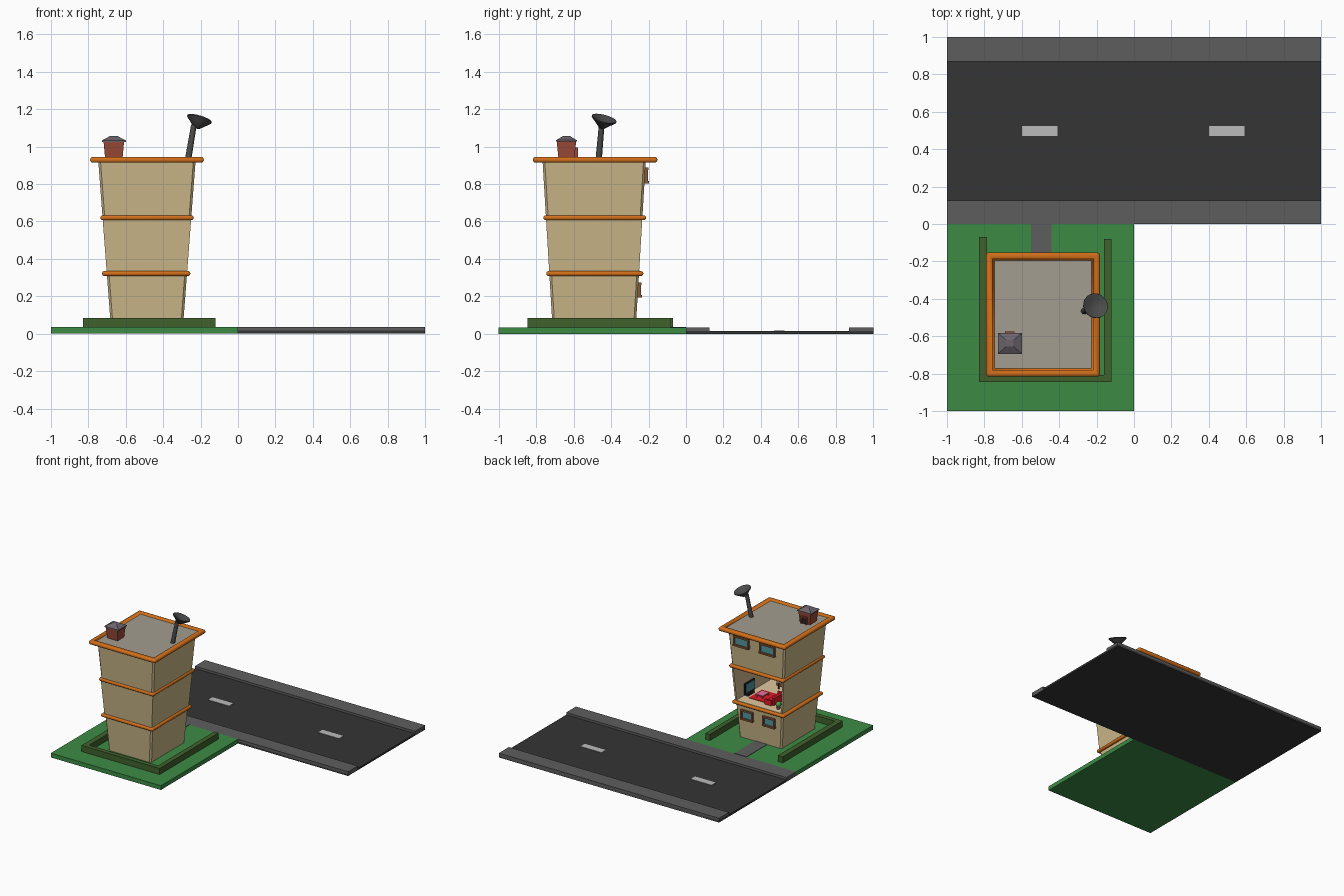
import bpy, bmesh, math
from mathutils import Vector, Matrix

if "Cube" in bpy.data.objects:
    bpy.data.objects.remove(bpy.data.objects["Cube"])

mats = {}
COL = dict(asphalt=(.035, .035, .037), pave=(.11, .11, .11), line=(.5, .5, .5), grass=(.045, .26, .06),
           hedge=(.05, .12, .025), wall=(.6, .47, .25), trim=(.65, .16, .01), roof=(.36, .34, .28),
           brick=(.33, .07, .04), cap=(.15, .13, .15), metal=(.07, .07, .07), wood=(.25, .1, .04),
           glass=(.08, .3, .35), floor=(.75, .58, .35), red=(.75, .01, .02), pink=(.85, .15, .3),
           dark=(.02, .02, .02), plant=(.05, .35, .07))


def finish(name, bm, col, smooth=False):
    bmesh.ops.recalc_face_normals(bm, faces=bm.faces)
    me = bpy.data.meshes.new(name)
    bm.to_mesh(me)
    bm.free()
    ob = bpy.data.objects.new(name, me)
    bpy.context.collection.objects.link(ob)
    if col not in mats:
        mats[col] = bpy.data.materials.new(col)
        mats[col].diffuse_color = (*COL[col], 1)
    me.materials.append(mats[col])
    if smooth:
        bpy.context.view_layer.objects.active = ob
        ob.select_set(True)
        bpy.ops.object.shade_smooth_by_angle(angle=math.radians(40))
        ob.select_set(False)
    return ob


def boxes(name, col, *bounds, bevel=0):
    """One mesh from boxes given as (x0, x1, y0, y1, z0, z1)."""
    bm = bmesh.new()
    for x0, x1, y0, y1, z0, z1 in bounds:
        m = Matrix.Translation(((x0 + x1) / 2, (y0 + y1) / 2, (z0 + z1) / 2))
        bmesh.ops.create_cube(bm, size=1, matrix=m @ Matrix.Diagonal((x1 - x0, y1 - y0, z1 - z0, 1)))
    if bevel:
        bmesh.ops.bevel(bm, geom=bm.edges[:], offset=bevel, segments=3, profile=.5, affect='EDGES')
    return finish(name, bm, col, bool(bevel))


def loft(name, col, low, high, z0, z1):
    """Prism between two outlines with equal point counts."""
    bm = bmesh.new()
    a = [bm.verts.new((x, y, z0)) for x, y in low]
    b = [bm.verts.new((x, y, z1)) for x, y in high]
    bm.faces.new(a)
    bm.faces.new(b)
    for i in range(len(a)):
        j = (i + 1) % len(a)
        bm.faces.new((a[i], a[j], b[j], b[i]))
    return finish(name, bm, col)


def rod(name, col, p, q, r1, r2, seg=16):
    p, q = Vector(p), Vector(q)
    bm = bmesh.new()
    rot = (q - p).to_track_quat('Z', 'Y').to_matrix().to_4x4()
    bmesh.ops.create_cone(bm, cap_ends=True, segments=seg, radius1=r1, radius2=r2, depth=(q - p).length,
                          matrix=Matrix.Translation((p + q) / 2) @ rot)
    return finish(name, bm, col, True)


CX, CY = -.487, -.49


def half(z):
    return .19 + .076 * z, .22 + .06 * z


def chamfered(z, c=.012):
    hx, hy = half(z)
    pts = []
    for sx, sy in ((1, 1), (-1, 1), (-1, -1), (1, -1)):
        pair = [(CX + sx * hx, CY + sy * (hy - c)), (CX + sx * (hx - c), CY + sy * hy)]
        pts += pair if sx * sy > 0 else pair[::-1]
    return pts


def u_shape(z, t=.014):
    hx, hy = half(z)
    l, r, b, f = CX - hx, CX + hx, CY - hy, CY + hy
    return [(l, f), (l, b), (r, b), (r, f), (r - t, f), (r - t, b + t), (l + t, b + t), (l + t, f)]


# Road, pavements, lane marks
boxes("road", "asphalt", (-1, 1, 0, 1, 0, .016))
boxes("pavements", "pave", (-1, 1, 0, .125, .003, .035), (-1, 1, .87, 1, .003, .035))
boxes("lane_marks", "line", (-.6, -.41, .47, .525, .01, .019), (.4, .59, .47, .525, .01, .019))

# Lawn, path and hedge
boxes("lawn", "grass", (-1, 0, -1, 0, 0, .035))
boxes("path", "pave", (-.55, -.44, -.27, 0, .02, .038))
hedge = [(-.83, -.07), (-.83, -.845), (-.12, -.845), (-.12, -.08),
         (-.16, -.08), (-.16, -.808), (-.785, -.808), (-.785, -.07)]
loft("hedge", "hedge", hedge, hedge, .03, .085)

# Tapered storeys: closed bottom and top, middle open towards the road
loft("lower_storey", "wall", chamfered(.03), chamfered(.32), .03, .32)
loft("middle_walls", "wall", u_shape(.32), u_shape(.62), .32, .62)
loft("upper_storey", "wall", chamfered(.62), chamfered(.925), .62, .925)
boxes("lower_trim", "trim", (-.727, -.255, -.745, -.228, .309, .335), bevel=.011)
boxes("middle_trim", "trim", (-.735, -.238, -.76, -.213, .607, .633), bevel=.011)
boxes("room_floor", "floor", (-.695, -.285, -.72, -.245, .33, .338))
boxes("room_ceiling", "floor", (-.71, -.265, -.735, -.24, .601, .609))

# Roof rim with a recessed deck
rim = boxes("roof_rim", "trim", (-.79, -.183, -.816, -.153, .914, .945), bevel=.013)
bm = bmesh.new()
bm.from_mesh(rim.data)
top = max(bm.faces, key=lambda f: f.calc_center_median().z * 10 + f.calc_area())
bmesh.ops.inset_region(bm, faces=[top], thickness=.03)
deck = bmesh.ops.extrude_discrete_faces(bm, faces=[top])["faces"][0]
bmesh.ops.translate(bm, verts=deck.verts[:], vec=(0, 0, -.012))
bm.to_mesh(rim.data)
bm.free()
boxes("roof_deck", "roof", (-.747, -.226, -.773, -.196, .93, .936))

# Windows on the road side
for label, xs, zc, w, h in (("lower", (-.38, -.58), .235, .055, .04), ("upper", (-.355, -.59), .845, .07, .042)):
    y = CY + half(zc)[1]
    for i, x in enumerate(xs):
        t = .013
        f = boxes(f"{label}_window_frame_{i}", "wood",
                  (x - w, x + w, y - .01, y + .018, zc + h - t, zc + h),
                  (x - w, x + w, y - .01, y + .022, zc - h, zc - h + t),
                  (x - w, x - w + t, y - .01, y + .017, zc - h, zc + h),
                  (x + w - t, x + w, y - .01, y + .017, zc - h, zc + h))
        boxes(f"{label}_window_pane_{i}", "glass", (x - w + t, x + w - t, y - .01, y + .008, zc - h + t, zc + h - t))

# Living room furniture
boxes("rug", "red", (-.48, -.34, -.5, -.33, .336, .342))
boxes("coffee_table", "pink", (-.44, -.375, -.45, -.37, .358, .366),
      *[(x, x + .008, y, y + .008, .34, .36) for x in (-.438, -.385) for y in (-.448, -.38)])
boxes("sofa", "red", (-.56, -.5, -.47, -.32, .34, .366), (-.575, -.555, -.47, -.32, .34, .4),
      (-.56, -.5, -.485, -.47, .34, .382), (-.56, -.5, -.32, -.305, .34, .382))
boxes("television", "dark", (-.31, -.298, -.455, -.325, .36, .445), (-.32, -.288, -.43, -.35, .336, .362))
boxes("television_screen", "glass", (-.313, -.309, -.445, -.335, .369, .437))
boxes("counter", "wood", (-.6, -.38, -.69, -.63, .336, .42))
for i, x in enumerate((-.55, -.49, -.43)):
    rod(f"stool_leg_{i}", "dark", (x, -.59, .336), (x, -.59, .39), .005, .005, 8)
    rod(f"stool_seat_{i}", "floor", (x, -.59, .39), (x, -.59, .4), .018, .018)
rod("plant_pot", "wood", (-.63, -.3, .336), (-.63, -.3, .36), .012, .017, 10)
bm = bmesh.new()
bmesh.ops.create_icosphere(bm, subdivisions=2, radius=.022, matrix=Matrix.Translation((-.63, -.3, .376)))
finish("plant_leaves", bm, "plant", True)


# Roof hut flaring upwards, with a pyramid cap and a door
def rect(cx, cy, hx, hy):
    return [(cx - hx, cy - hy), (cx + hx, cy - hy), (cx + hx, cy + hy), (cx - hx, cy + hy)]


loft("roof_hut", "brick", rect(-.664, -.638, .046, .042), rect(-.664, -.638, .055, .052), .93, 1.03)
loft("hut_eave", "cap", rect(-.664, -.638, .064, .056), rect(-.664, -.638, .064, .056), 1.026, 1.034)
loft("hut_cap", "cap", rect(-.664, -.638, .062, .054), rect(-.664, -.638, .02, .017), 1.034, 1.057)
boxes("hut_door_frame", "brick", (-.69, -.68, -.61, -.576, .935, .995), (-.648, -.638, -.61, -.576, .935, .995),
      (-.69, -.638, -.61, -.576, .985, .995))
boxes("hut_door", "dark", (-.68, -.648, -.61, -.586, .935, .985))

# Satellite dish on a leaning mast
rod("dish_mast", "metal", (-.267, -.466, .93), (-.236, -.45, 1.115), .017, .015)
bm = bmesh.new()
rot = Vector((.3, .27, 1)).to_track_quat('Z', 'Y').to_matrix().to_4x4()
profile = [(0, -.052), (.017, -.05), (.045, -.024), (.068, -.003), (.068, .003), (.045, -.007), (.02, -.018), (0, -.02)]
vs = [bm.verts.new((r, 0, z)) for r, z in profile]
es = [bm.edges.new(p) for p in zip(vs, vs[1:])]
bmesh.ops.spin(bm, geom=vs + es, cent=(0, 0, 0), axis=(0, 0, 1), angle=math.tau, steps=20)
bmesh.ops.remove_doubles(bm, verts=bm.verts, dist=1e-5)
bmesh.ops.transform(bm, verts=bm.verts, matrix=Matrix.Translation((-.206, -.437, 1.147)) @ rot)
finish("dish", bm, "metal", True)

for m in bpy.data.materials:
    if m.users and not m.is_grease_pencil:
        m.use_nodes = True
        m.node_tree.nodes["Principled BSDF"].inputs["Base Color"].default_value = m.diffuse_color
